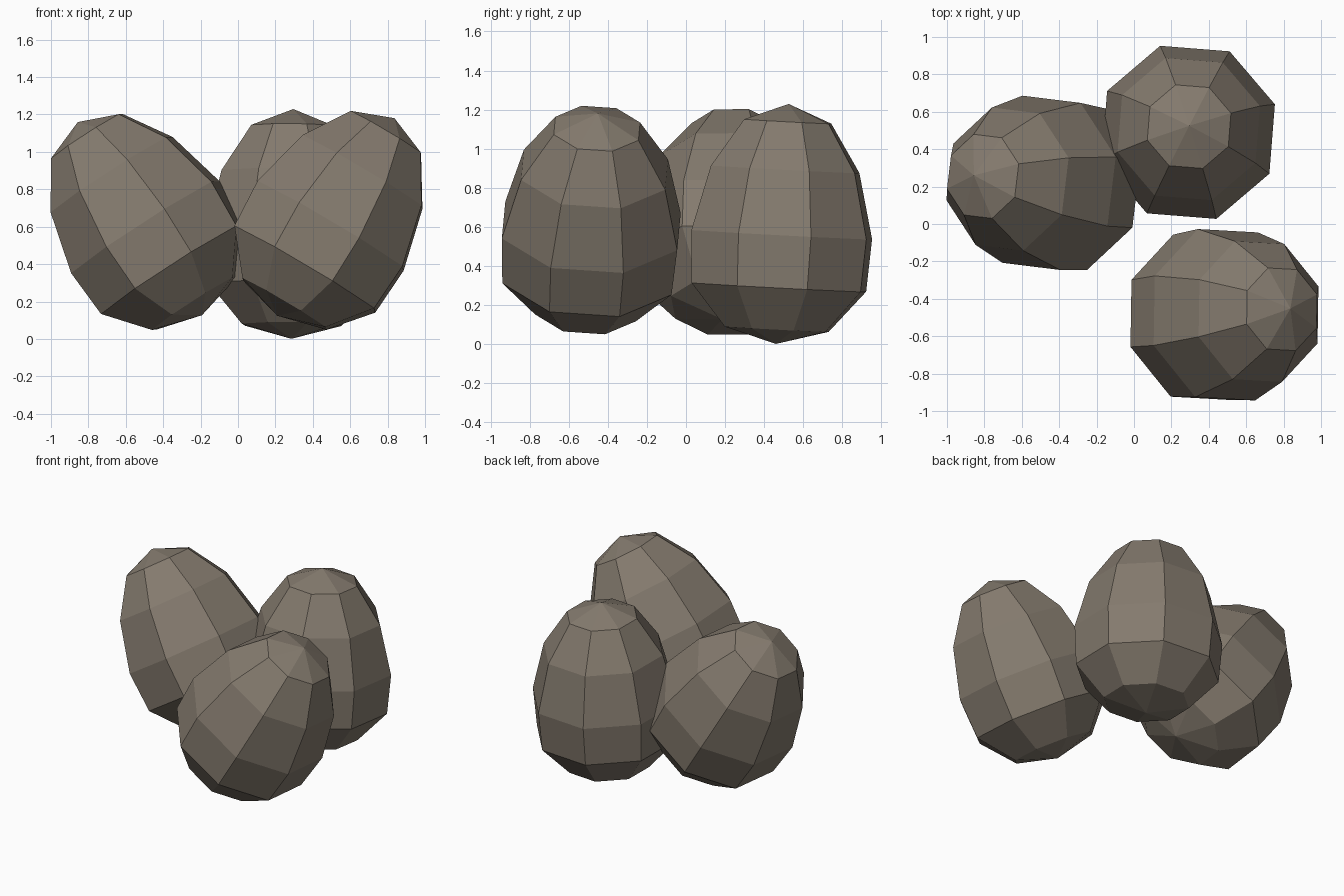
import bpy, bmesh, math
from mathutils import Vector, Matrix

if "Cube" in bpy.data.objects:
    bpy.data.objects.remove(bpy.data.objects["Cube"])

shell = bpy.data.materials.new("shell")
shell.diffuse_color = (0.23, 0.195, 0.155, 1)
shell.use_nodes = True
shell.node_tree.nodes["Principled BSDF"].inputs["Base Color"].default_value = shell.diffuse_color

SIDES = 8
TOP, BOTTOM = 0.67, -0.56  # poles, measured from the widest ring
# (radius, height) of each ring from broad end to narrow end
PROFILE = [(0.28, -0.485), (0.47, -0.27), (0.487, 0.0), (0.40, 0.335), (0.235, 0.58)]


def egg(name, centre, axis, facet_dir):
    """Low-poly egg leaning along axis, with one facet turned to facet_dir."""
    z = Vector(axis).normalized()
    x = Vector(facet_dir)
    x = (x - z * x.dot(z)).normalized()
    y = z.cross(x)
    bm = bmesh.new()
    rings = []
    for r, h in PROFILE:
        rings.append([bm.verts.new((r * math.cos(a), r * math.sin(a), h))
                      for a in (math.tau * (i + 0.5) / SIDES for i in range(SIDES))])
    low, high = bm.verts.new((0, 0, BOTTOM)), bm.verts.new((0, 0, TOP))
    for i in range(SIDES):
        j = (i + 1) % SIDES
        for a, b in zip(rings, rings[1:]):
            bm.faces.new((a[i], a[j], b[j], b[i]))
        bm.faces.new((low, rings[0][j], rings[0][i]))
        bm.faces.new((high, rings[-1][i], rings[-1][j]))
    frame = Matrix((x, y, z)).transposed().to_4x4()
    bm.transform(Matrix.Translation(centre) @ frame)
    mesh = bpy.data.meshes.new(name)
    bm.to_mesh(mesh)
    bm.free()
    mesh.materials.append(shell)
    bpy.context.collection.objects.link(bpy.data.objects.new(name, mesh))


# Two eggs lean apart, the third stands almost upright behind
egg("left_egg", (-0.495, 0.22, 0.597), (-0.54, 0.06, 0.84), (1, -0.12, 0))
egg("right_egg", (0.495, -0.485, 0.605), (0.51, 0.05, 0.86), (-1, 0.05, 0.5))
b = math.radians(40.5)
egg("back_egg", (0.29, 0.49, 0.56), (0.01, 0.065, 1.23), (math.cos(b), math.sin(b), 0))
